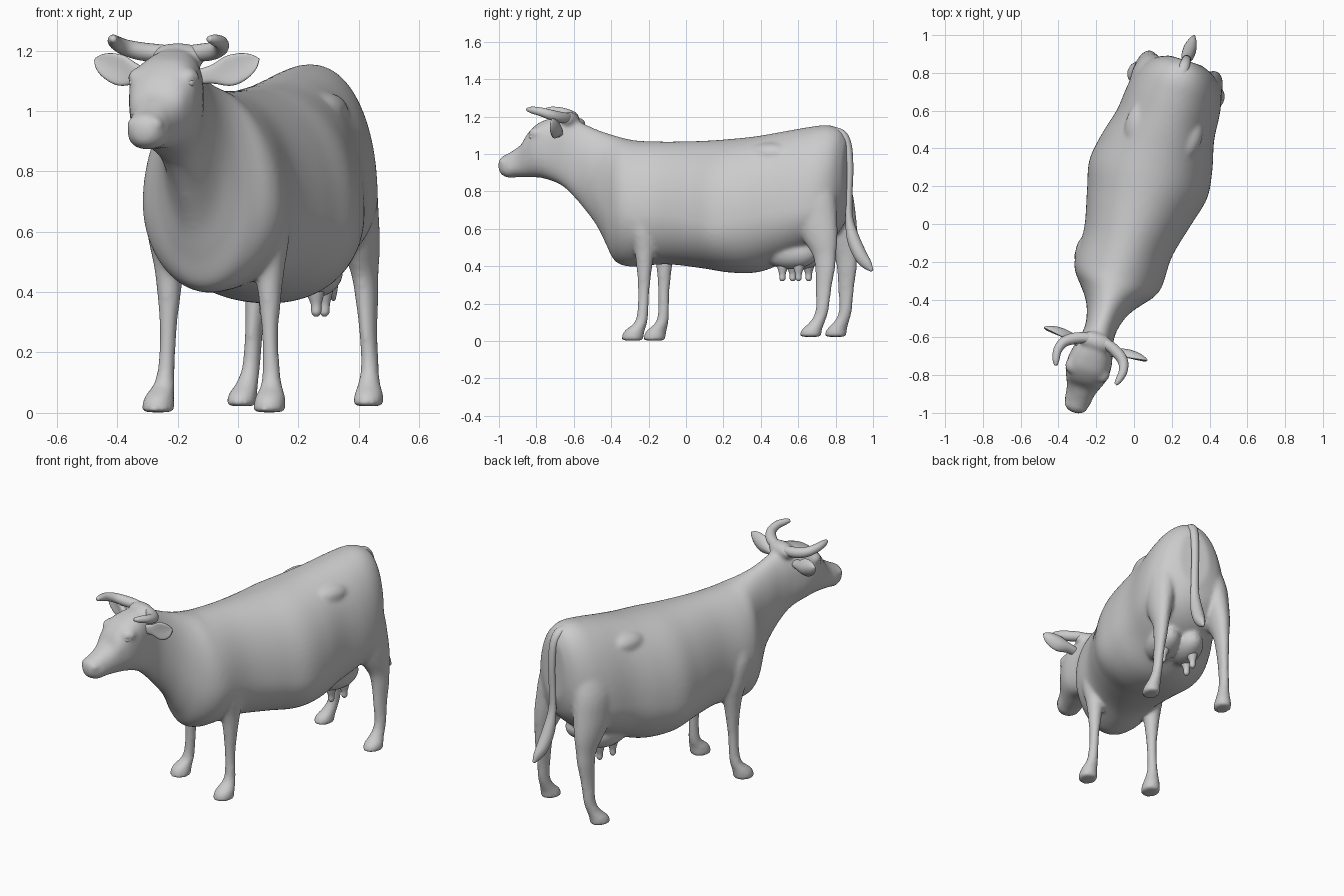
import bpy, bmesh, math
from mathutils import Vector, Matrix

TURN = math.radians(-17.7)   # whole animal stands turned about z
SEG = 64


def smooth_rows(rows, k=5):
    """Catmull-Rom resampling of every column in a table of sections."""
    out = []
    for i in range(len(rows) - 1):
        p = [rows[min(max(j, 0), len(rows) - 1)] for j in (i - 1, i, i + 1, i + 2)]
        for m in range(k):
            t = m / k
            out.append([0.5 * (2 * b + (c - a) * t + (2 * a - 5 * b + 4 * c - d) * t * t
                        + (3 * b - a - 3 * c + d) * t ** 3) for a, b, c, d in zip(*p)])
    out.append(list(rows[-1]))
    return out


def skin(bm, rings):
    """Closed surface through a list of rings."""
    vs = [[bm.verts.new(p) for p in r] for r in rings]
    n = len(vs[0])
    for a, b in zip(vs, vs[1:]):
        for i in range(n):
            bm.faces.new((a[i], a[(i + 1) % n], b[(i + 1) % n], b[i]))
    bm.faces.new(vs[0])
    bm.faces.new(vs[-1])


def sweep(bm, rows, side, normal=None, cup=0.0, n=20, sign=1, dx=0.0):
    """Elliptic tube; rows are x, y, z, radius along side, radius across."""
    rows = smooth_rows(rows)
    rings = []
    for i, r in enumerate(rows):
        c = Vector(r[:3])
        t = Vector(normal) if normal else (Vector(rows[min(i + 1, len(rows) - 1)][:3])
                                           - Vector(rows[max(i - 1, 0)][:3])).normalized()
        u = Vector(side)
        u = (u - t * u.dot(t)).normalized()
        v = t.cross(u)
        ring = []
        for k in range(n):
            a = 2 * math.pi * k / n
            p = c + u * max(r[3], .002) * math.cos(a) + v * max(r[4], .002) * math.sin(a)
            p.y -= cup * r[3] * math.cos(a) ** 2
            ring.append((p.x * sign + dx, p.y, p.z))
        rings.append(ring)
    skin(bm, rings)


def ball(bm, centre, radii):
    bmesh.ops.create_uvsphere(bm, u_segments=24, v_segments=16, radius=1,
                              matrix=Matrix.Translation(centre) @ Matrix.Diagonal((*radii, 1)))


def finish(bm, name):
    bmesh.ops.recalc_face_normals(bm, faces=bm.faces)
    for f in bm.faces:
        f.smooth = True
    me = bpy.data.meshes.new(name)
    bm.to_mesh(me)
    bm.free()
    ob = bpy.data.objects.new(name, me)
    ob.rotation_euler.z = TURN
    bpy.context.collection.objects.link(ob)
    return ob


# Trunk, neck and head: y, bottom z, top z, half width, z of widest, roundness
trunk = [
    (-1.048, .92, .96, .022, .94, 2), (-1.032, .888, .985, .048, .935, 2.1),
    (-.99, .872, 1.005, .068, .93, 2.3), (-.95, .876, 1.03, .073, .94, 2.3),
    (-.91, .876, 1.06, .083, .98, 2.4), (-.875, .875, 1.115, .098, 1.02, 2.4),
    (-.82, .874, 1.165, .116, 1.05, 2.5), (-.76, .86, 1.19, .117, 1.05, 2.5),
    (-.70, .835, 1.205, .104, 1.05, 2.4), (-.65, .795, 1.20, .09, 1.02, 2.2),
    (-.58, .72, 1.165, .084, .95, 2.1), (-.50, .62, 1.13, .103, .86, 2),
    (-.44, .515, 1.11, .135, .76, 2), (-.39, .425, 1.095, .175, .70, 2),
    (-.33, .40, 1.08, .222, .70, 2), (-.26, .40, 1.07, .243, .69, 1.95),
    (-.10, .41, 1.066, .245, .68, 2), (.10, .388, 1.07, .293, .65, 2.05),
    (.25, .366, 1.08, .328, .63, 2.1), (.40, .368, 1.095, .308, .65, 2.1),
    (.55, .42, 1.12, .27, .68, 2.1), (.70, .48, 1.145, .255, .70, 2.1),
    (.80, .54, 1.154, .228, .72, 2.1), (.87, .62, 1.127, .17, .80, 2.1),
    (.908, .72, 1.07, .09, .88, 2)]
bm = bmesh.new()
rings = []
for y, lo, hi, w, zw, n in smooth_rows(trunk, 6):
    ring = []
    for k in range(SEG):
        a = 2 * math.pi * k / SEG
        c, s = math.cos(a), math.sin(a)
        h = hi - zw if s > 0 else zw - lo
        ring.append((w * math.copysign(abs(c) ** (2 / n), c), y,
                     zw + h * math.copysign(abs(s) ** (2 / n), s)))
    rings.append(ring)
skin(bm, rings)

# Legs: x, y, z, half width, half depth
front_leg = [(.14, -.23, .86, .06, .08), (.157, -.215, .72, .088, .10), (.168, -.19, .59, .075, .08),
             (.174, -.18, .49, .052, .057), (.175, -.18, .40, .04, .043), (.177, -.183, .275, .028, .032),
             (.181, -.186, .17, .028, .03), (.186, -.196, .10, .034, .035),
             (.193, -.232, .05, .05, .056), (.193, -.243, .002, .054, .061)]
rear_leg = [(.12, .73, .98, .06, .10), (.148, .75, .80, .09, .13), (.167, .77, .66, .078, .127),
            (.18, .805, .55, .06, .098), (.186, .832, .46, .043, .066), (.191, .838, .385, .037, .055),
            (.198, .832, .28, .029, .044), (.206, .825, .16, .029, .036), (.212, .80, .10, .036, .042),
            (.219, .772, .06, .048, .056), (.22, .764, .022, .05, .061)]
for sg in (1, -1):
    sweep(bm, front_leg, (1, 0, 0), normal=(0, 0, 1), sign=sg, dx=-.007)
    sweep(bm, rear_leg, (1, 0, 0), normal=(0, 0, 1), sign=sg, dx=-.011)
    ball(bm, (.13 * sg, .52, 1.0), (.078, .13, .062))      # hip bone
    ball(bm, (.086 * sg, -.81, 1.11), (.036, .045, .034))  # brow
    ball(bm, (.038 * sg, -1.01, .955), (.024, .03, .026))  # nostril rim
    ball(bm, (.07 * sg, .61, .47), (.09, .15, .088))       # udder half
ball(bm, (0, -.655, 1.18), (.10, .05, .045))               # poll
body = finish(bm, "body_and_legs")
rm = body.modifiers.new("fuse", 'REMESH')
rm.mode = 'VOXEL'
rm.voxel_size = .01
rm.use_smooth_shade = True
sm = body.modifiers.new("soften", 'SMOOTH')
sm.factor = .5
sm.iterations = 12

# Horns curving out and forward
bm = bmesh.new()
for sg in (1, -1):
    sweep(bm, [(.0, -.65, 1.19, .022, .022), (.06, -.652, 1.192, .028, .028), (.12, -.675, 1.197, .03, .03),
               (.165, -.71, 1.21, .027, .027), (.182, -.76, 1.226, .023, .023),
               (.175, -.81, 1.235, .018, .018), (.165, -.838, 1.238, .009, .009)], (0, 0, 1), sign=sg)
finish(bm, "horns")

# Cupped leaf-shaped ears
bm = bmesh.new()
for sg in (1, -1):
    sweep(bm, [(.07, -.69, 1.11, .025, .022), (.125, -.675, 1.12, .03, .024), (.185, -.662, 1.132, .05, .022),
               (.235, -.66, 1.15, .044, .017), (.268, -.663, 1.164, .026, .01),
               (.285, -.666, 1.172, .004, .004)], (0, 0, 1), cup=.35, sign=sg)
finish(bm, "ears")

# Tail with tuft
bm = bmesh.new()
sweep(bm, [(0, .82, 1.125, .03, .022), (0, .878, 1.105, .028, .022), (0, .91, 1.04, .024, .02),
           (0, .92, .92, .022, .018), (0, .916, .78, .022, .017), (0, .916, .66, .025, .02),
           (0, .938, .55, .034, .034), (0, .978, .46, .034, .036), (0, 1.015, .41, .022, .028),
           (0, 1.045, .376, .006, .008)], (1, 0, 0))
finish(bm, "tail")

# Teats
bm = bmesh.new()
for sg in (1, -1):
    for y in (.57, .66):
        sweep(bm, [(.08, y, .44, .045, .045), (.086, y, .395, .03, .03), (.09, y, .36, .018, .018),
                   (.09, y, .332, .016, .016), (.09, y, .32, .007, .007)], (1, 0, 0),
              normal=(0, 0, 1), sign=sg)
finish(bm, "teats")

# Eyes
bm = bmesh.new()
for sg in (1, -1):
    ball(bm, (.099 * sg, -.828, 1.092), (.015, .02, .015))
finish(bm, "eyes")
